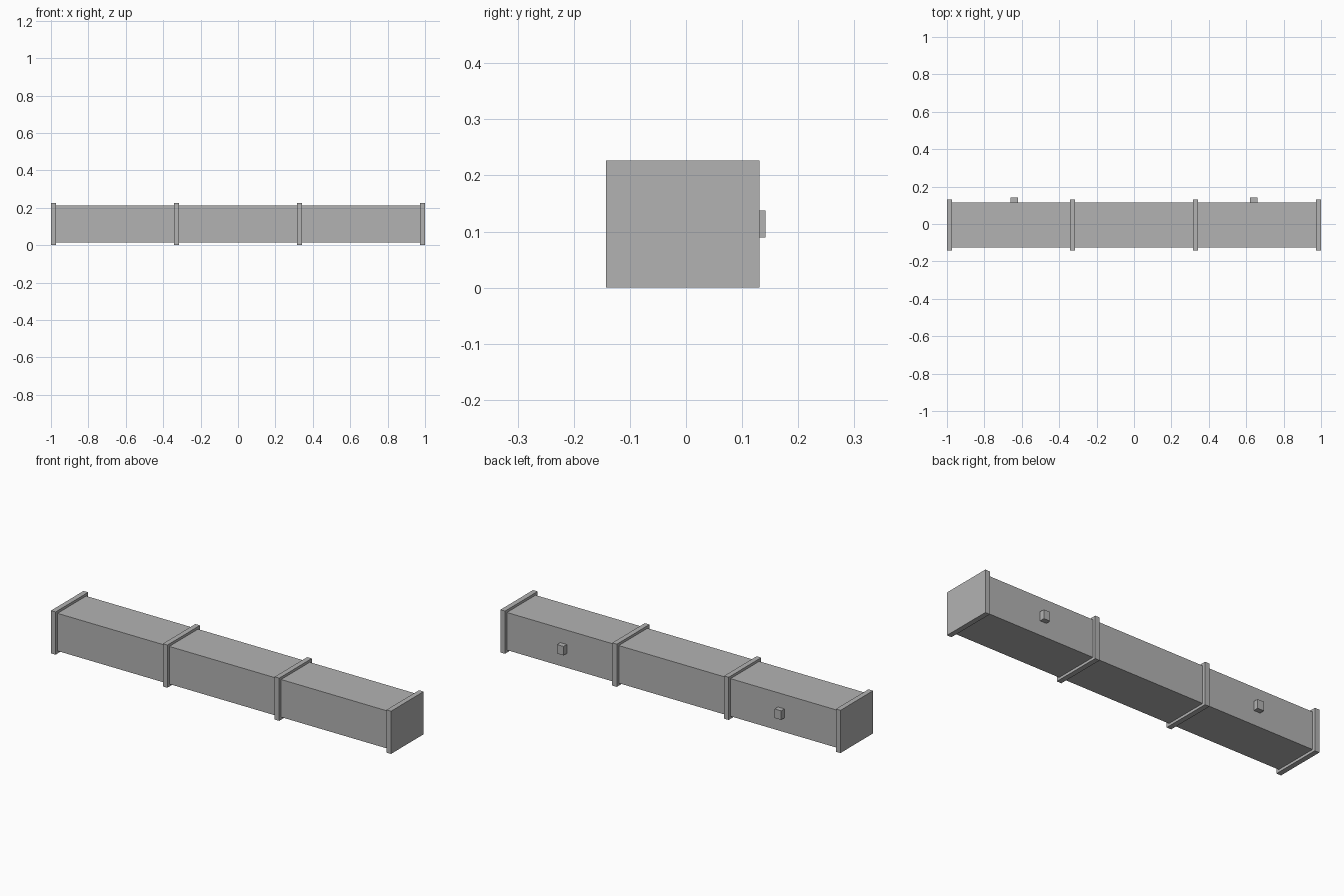
import bpy

default = bpy.data.objects.get("Cube")
if default:
    bpy.data.objects.remove(default, do_unlink=True)

# Single galvanised grey
metal = bpy.data.materials.new("galvanised_grey")
metal.use_nodes = True
grey = (0.45, 0.45, 0.45, 1)
metal.diffuse_color = grey
metal.node_tree.nodes["Principled BSDF"].inputs["Base Color"].default_value = grey

CENTRE_Y, CENTRE_Z = -0.006, 0.1135


def box(name, centre, size):
    bpy.ops.mesh.primitive_cube_add(size=1, location=centre)
    ob = bpy.context.object
    ob.name = name
    ob.scale = size
    bpy.ops.object.transform_apply(location=False, rotation=False, scale=True)
    ob.data.materials.append(metal)
    return ob


# Long rectangular duct body, ending just inside the end flanges
box("duct_body", (0, CENTRE_Y, CENTRE_Z), (1.99, 0.241, 0.2))

# Four evenly spaced flanges
FLANGE_WIDTH = 0.027
spacing = (2 - FLANGE_WIDTH) / 3
for i in range(4):
    x = (i - 1.5) * spacing
    box(f"flange_{i + 1}", (x, CENTRE_Y, CENTRE_Z), (FLANGE_WIDTH, 0.274, 0.227))

# Small mounting lugs on the back
for side, name in ((1, "left"), (-1, "right")):
    box(f"mounting_lug_{name}", (side * 0.64, 0.127, CENTRE_Z), (0.038, 0.03, 0.048))
